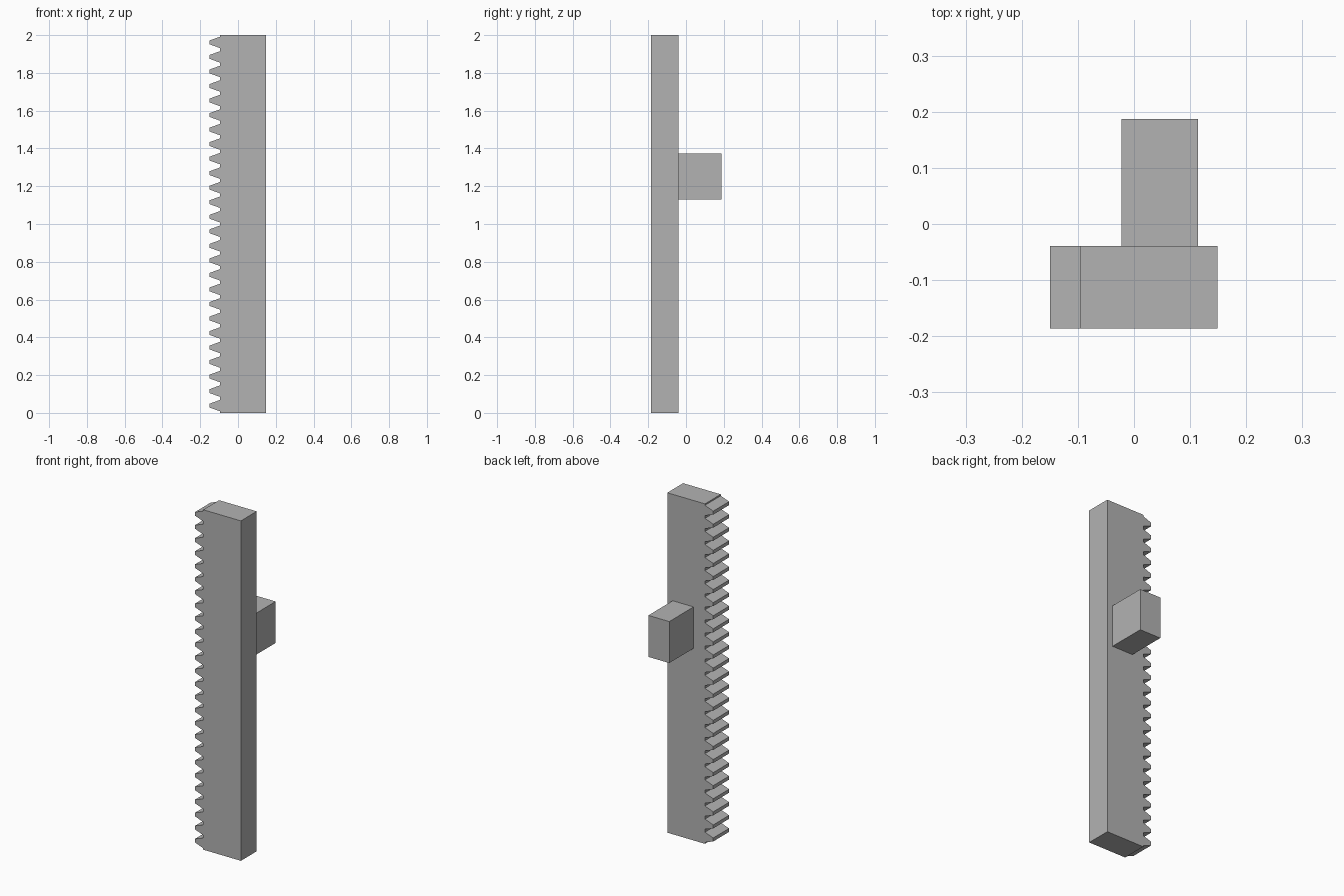
import bpy, bmesh, math

cube = bpy.data.objects.get("Cube")
if cube:
    bpy.data.objects.remove(cube, do_unlink=True)

# Single plain grey
grey = bpy.data.materials.new("plain grey")
grey.use_nodes = True
colour = (0.45, 0.45, 0.45, 1)
grey.diffuse_color = colour
grey.node_tree.nodes["Principled BSDF"].inputs["Base Color"].default_value = colour


def extrude_profile(name, profile, y0, y1):
    """Extrude an (x, z) outline along y into a flat-shaded solid."""
    bm = bmesh.new()
    face = bm.faces.new([bm.verts.new((x, y0, z)) for x, z in profile])
    result = bmesh.ops.extrude_face_region(bm, geom=[face])
    moved = [v for v in result["geom"] if isinstance(v, bmesh.types.BMVert)]
    bmesh.ops.translate(bm, verts=moved, vec=(0, y1 - y0, 0))
    bmesh.ops.recalc_face_normals(bm, faces=bm.faces)
    mesh = bpy.data.meshes.new(name)
    bm.to_mesh(mesh)
    bm.free()
    mesh.materials.append(grey)
    obj = bpy.data.objects.new(name, mesh)
    bpy.context.collection.objects.link(obj)
    return obj


# Rack proportions: standard straight-sided teeth
LENGTH, TEETH = 2.0, 26
FRONT, MIDDLE, BACK = -0.186, -0.039, 0.187
TIP_X, ROOT_X, SPINE_X = -0.15, -0.096, 0.149
pitch = LENGTH / TEETH
module = pitch / math.pi
slope = math.tan(math.radians(20))
tip_half = pitch / 4 - module * slope
root_half = tip_half + (ROOT_X - TIP_X) * slope

# Toothed bar: spine side first, then the teeth from bottom to top
outline = [(ROOT_X, LENGTH), (SPINE_X, LENGTH), (SPINE_X, 0), (ROOT_X, 0)]
for i in range(TEETH):
    centre = (i + 0.5) * pitch
    outline += [(ROOT_X, centre - root_half), (TIP_X, centre - tip_half),
                (TIP_X, centre + tip_half), (ROOT_X, centre + root_half)]
extrude_profile("toothed_rack_bar", outline, FRONT, MIDDLE)

# Block standing out from the back of the bar
left, right, low, high = -0.022, 0.114, 1.13, 1.374
extrude_profile("back_block", [(left, low), (right, low), (right, high), (left, high)],
                MIDDLE, BACK)
